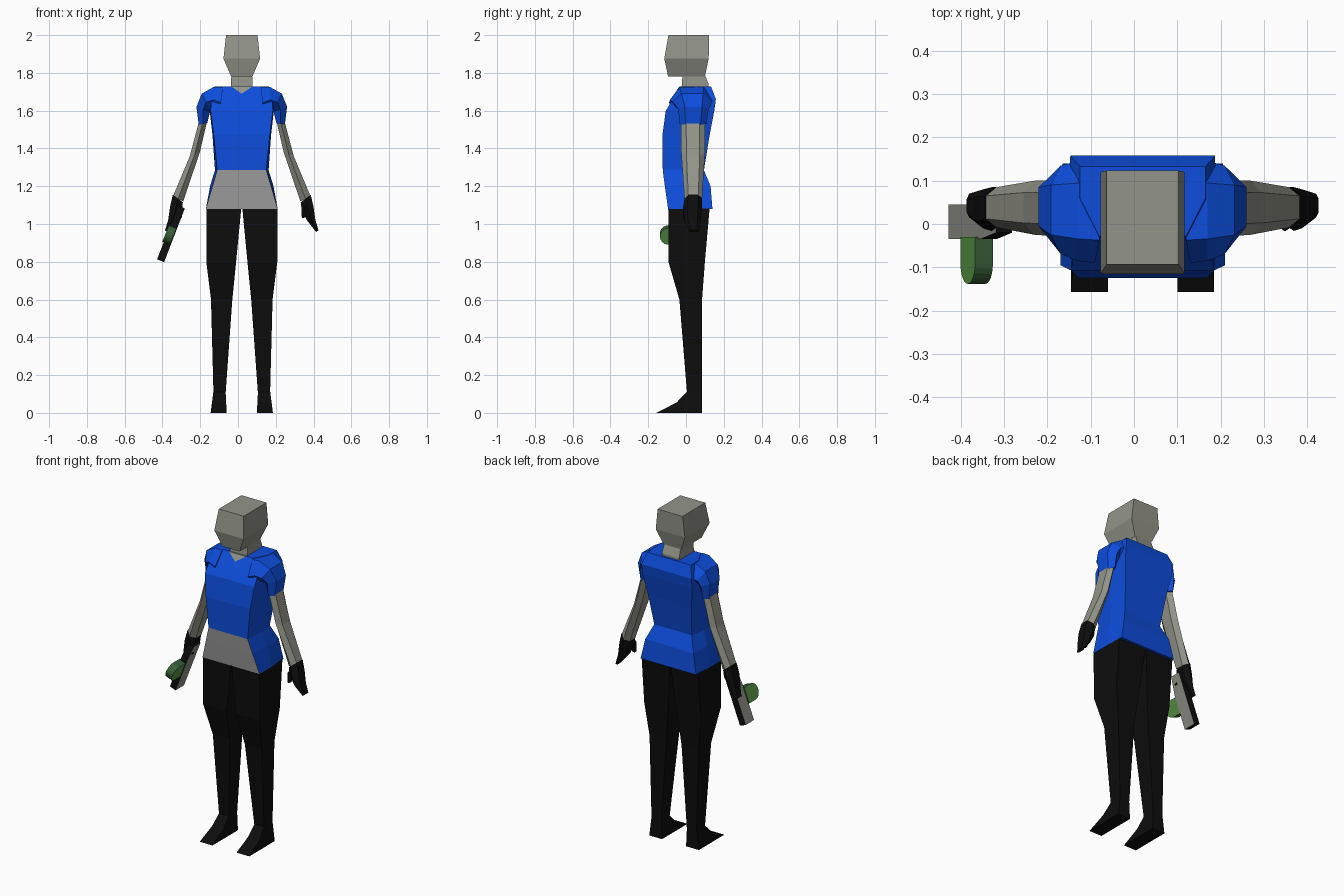
import bpy, bmesh, math
from mathutils import Vector

if "Cube" in bpy.data.objects:
    bpy.data.objects.remove(bpy.data.objects["Cube"])

CX = 0.02  # body centre line (the held tool shifts the bounds)


def material(name, r, g, b):
    m = bpy.data.materials.new(name)
    m.diffuse_color = (r, g, b, 1)
    m.use_nodes = True
    m.node_tree.nodes["Principled BSDF"].inputs["Base Color"].default_value = m.diffuse_color
    return m


SKIN = material("grey skin", 0.29, 0.295, 0.25)
BLUE = material("blue cloth", 0.004, 0.075, 0.72)
PANEL = material("light grey cloth", 0.38, 0.37, 0.38)
BLACK = material("black cloth", 0.004, 0.004, 0.004)
STEEL = material("steel grey", 0.28, 0.28, 0.25)
DARK_GREEN = material("dark green", 0.04, 0.11, 0.04)
GREEN = material("bright green", 0.10, 0.30, 0.06)


def loft(name, rings, mats, rule=None):
    """Skin a list of equal-length rings, cap both ends; rule picks material per face."""
    bm = bmesh.new()
    vs = [[bm.verts.new(p) for p in r] for r in rings]
    n = len(vs[0])
    for a, b in zip(vs, vs[1:]):
        for i in range(n):
            j = (i + 1) % n
            bm.faces.new((a[i], a[j], b[j], b[i]))
    bm.faces.new(vs[0][::-1])
    bm.faces.new(vs[-1])
    bmesh.ops.recalc_face_normals(bm, faces=bm.faces)
    bm.normal_update()
    if rule:
        for f in bm.faces:
            f.material_index = rule(f.normal, f.calc_center_median())
    me = bpy.data.meshes.new(name)
    bm.to_mesh(me)
    bm.free()
    for m in mats:
        me.materials.append(m)
    ob = bpy.data.objects.new(name, me)
    bpy.context.collection.objects.link(ob)
    return ob


def body_ring(z, f, yf, m, ym, b, yb):
    """Symmetric six-sided ring: front, middle and back half widths with depths."""
    half = [(f, yf), (m, ym), (b, yb)]
    pts = half + [(-x, y) for x, y in reversed(half)]
    return [(CX + x, y, z) for x, y in pts]


def box_ring(z, w, y0, y1):
    return [(CX + x, y, z) for x, y in ((-w, y0), (w, y0), (w, y1), (-w, y1))]


def limb_ring(s, ou, oz, iu, iz, y0, y1, k=0.22):
    """Six-sided limb section between an outer and an inner edge, on side s."""
    d = (y1 - y0) * k
    mu, mz = (ou + iu) / 2, (oz + iz) / 2
    pts = [(ou, y0 + d, oz), (ou, y1 - d, oz), (mu, y1, mz),
           (iu, y1 - d, iz), (iu, y0 + d, iz), (mu, y0, mz)]
    return [(CX + s * u, y, z) for u, y, z in pts]


# Head and neck
loft("head", [box_ring(1.782, 0.057, -0.095, 0.10),
              box_ring(1.875, 0.097, -0.115, 0.12),
              box_ring(2.0, 0.083, -0.093, 0.123)], [SKIN])
loft("neck", [box_ring(1.70, 0.057, -0.025, 0.12),
              box_ring(1.74, 0.057, -0.022, 0.12),
              box_ring(1.79, 0.055, -0.018, 0.10)], [SKIN])
loft("open_collar", [[(CX - 0.056, y, 1.728), (CX + 0.056, y, 1.728), (CX, y - 0.022, 1.69)]
                     for y in (-0.025, -0.034)], [SKIN])

# Shirt body, with a light panel on the lower front
loft("shirt", [body_ring(1.08, 0.19, -0.095, 0.19, 0.02, 0.185, 0.14),
               body_ring(1.20, 0.155, -0.112, 0.168, 0.01, 0.16, 0.13),
               body_ring(1.285, 0.13, -0.123, 0.142, 0.0, 0.125, 0.095),
               body_ring(1.47, 0.148, -0.125, 0.155, 0.01, 0.145, 0.125),
               body_ring(1.60, 0.165, -0.107, 0.17, 0.03, 0.165, 0.15),
               body_ring(1.66, 0.16, -0.07, 0.17, 0.04, 0.167, 0.158),
               body_ring(1.727, 0.10, -0.028, 0.145, 0.06, 0.145, 0.133)],
     [BLUE, PANEL], lambda n, c: int(n.y < -0.8 and c.z < 1.285))

for s, side in ((-1, "right"), (1, "left")):
    # Sleeve, bare arm and gloved hand
    loft(side + "_sleeve", [
        limb_ring(s, 0.10, 1.725, 0.12, 1.56, -0.09, 0.15),
        limb_ring(s, 0.150, 1.725, 0.15, 1.59, -0.085, 0.145),
        limb_ring(s, 0.212, 1.69, 0.165, 1.60, -0.07, 0.135),
        limb_ring(s, 0.240, 1.62, 0.168, 1.595, -0.04, 0.12),
        limb_ring(s, 0.228, 1.525, 0.183, 1.535, -0.035, 0.108)], [BLUE])
    loft(side + "_arm", [
        limb_ring(s, 0.222, 1.56, 0.180, 1.56, -0.028, 0.10),
        limb_ring(s, 0.275, 1.36, 0.222, 1.38, -0.025, 0.10),
        limb_ring(s, 0.365, 1.145, 0.310, 1.12, -0.008, 0.085)], [SKIN])
    loft(side + "_glove", [
        limb_ring(s, 0.365, 1.155, 0.312, 1.115, -0.008, 0.085),
        limb_ring(s, 0.380, 1.09, 0.317, 1.075, -0.016, 0.085),
        limb_ring(s, 0.390, 1.02, 0.345, 1.02, -0.01, 0.08),
        limb_ring(s, 0.406, 0.967, 0.394, 0.957, 0.015, 0.07)], [BLACK])
    loft(side + "_thumb", [
        limb_ring(s, 0.345, 1.10, 0.315, 1.09, -0.016, 0.03),
        limb_ring(s, 0.335, 1.035, 0.318, 1.03, -0.016, 0.012)], [BLACK])

    # Leg and foot
    loft(side + "_leg", [
        limb_ring(s, ou, z, iu, z, y0, y1, 0) for z, ou, iu, y0, y1 in (
            (1.082, 0.188, 0.003, -0.094, 0.125), (0.80, 0.188, 0.03, -0.093, 0.10),
            (0.60, 0.163, 0.05, -0.035, 0.085), (0.11, 0.150, 0.085, 0.005, 0.085))], [BLACK])
    foot = [(0.085, 0), (-0.157, 0), (-0.05, 0.055), (0.005, 0.112), (0.085, 0.112)]
    loft(side + "_foot", [[(CX + s * (u + t * z), y, z) for y, z in foot]
                          for u, t in ((0.080, 0.05), (0.165, -0.13))], [BLACK])

# Held tool: slanted steel body with black edges
axis = Vector((-0.36, 0, -0.933))
across = Vector((-0.933, 0, 0.36))
fwd = Vector((0, -1, 0))


def plate(name, outline, base, half, mats, y_shift=0.0):
    """Extrude an (along, forward) outline across the tool; broad sides get material 1."""
    rings = [[base + axis * a + fwd * f + across * h for a, f in outline] for h in (-half, half)]
    return loft(name, rings, mats, lambda n, c: int(abs(n.dot(across)) > 0.9))


plate("tool_body", [(0, -0.045), (0, 0.02), (0.10, 0.035), (0.305, 0.035), (0.305, -0.045)],
      Vector((-0.30, 0, 1.09)), 0.020, [BLACK, STEEL])

# Round green drum on the front of the tool
r = 0.047
arc = [(r * math.cos(t * math.pi / 12), 0.091 + r * math.sin(t * math.pi / 12)) for t in range(13)]
plate("tool_drum", arc + [(-r, 0.03), (r, 0.03)], Vector((-0.363, 0, 0.942)), 0.022,
      [DARK_GREEN, GREEN])
